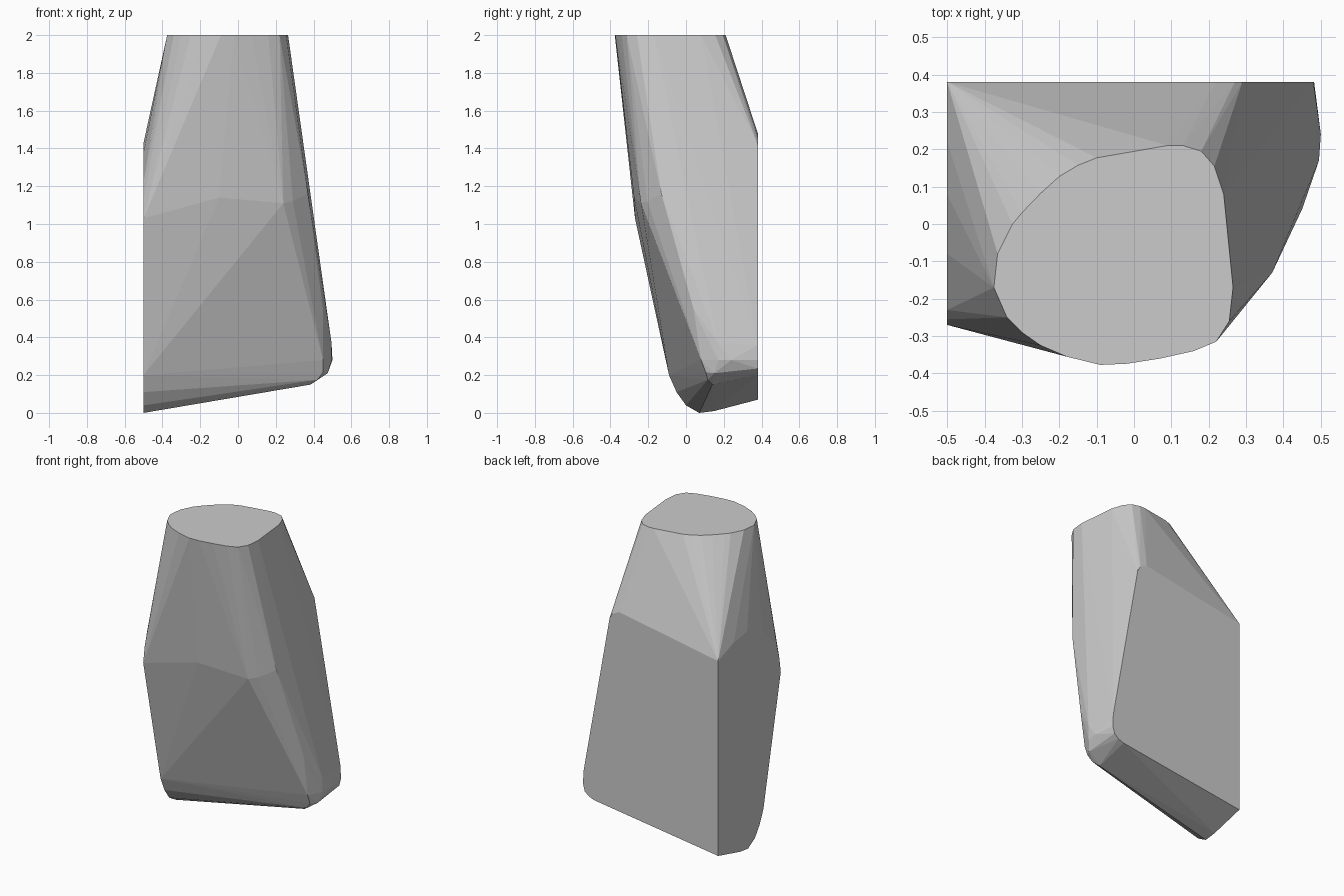
import bpy, bmesh

# Flat cut at the top (z = 2)
top = [(-.375, -.17), (-.34, -.25), (-.3, -.29), (-.25, -.325), (-.18, -.355), (-.09, -.377),
       (-.02, -.374), (.07, -.36), (.16, -.34), (.22, -.315), (.255, -.26), (.265, -.17),
       (.24, .08), (.215, .155), (.18, .195), (.13, .21), (.09, .21), (0, .193),
       (-.1, .177), (-.15, .157), (-.2, .127), (-.25, .082), (-.3, .03), (-.325, 0), (-.365, -.08)]
# Flat left side (x = -0.5), as y, z
left = [(.38, 1.35), (.22, 1.41), (.08, 1.43), (-.08, 1.38), (-.23, 1.22), (-.255, 1.13),
        (-.27, 1.03), (-.09, .2), (-.05, .11), (0, .04), (.07, 0), (.15, .01), (.38, .07)]
# Flat back side (y = 0.38), as x, z
back = [(.16, 1.47), (.22, 1.48), (.27, 1.455), (.29, 1.42), (.48, .36),
        (.482, .28), (.47, .235), (.44, .21), (.4, .195)]
# Rounded front-right edge and lower corner
edge = [(-.1, -.275, 1.14), (.24, -.238, 1.11), (.29, -.205, 1.12), (.37, -.13, 1.16),
        (.45, .04, .55), (.495, .17, .37), (.5, .24, .28), (.495, .17, .28),
        (.475, .15, .21), (.45, .08, .28), (.45, .105, .215), (.42, .115, .175), (.385, .14, .15)]

points = ([(x, y, 2) for x, y in top] + [(-.5, y, z) for y, z in left]
          + [(x, .38, z) for x, z in back] + edge)

# Skin the sections into one solid block
bm = bmesh.new()
for p in points:
    bm.verts.new(p)
bmesh.ops.convex_hull(bm, input=bm.verts)
loose = [v for v in bm.verts if not v.link_faces]
bmesh.ops.delete(bm, geom=loose, context='VERTS')
bmesh.ops.dissolve_limit(bm, angle_limit=.01, verts=bm.verts, edges=bm.edges)
bmesh.ops.recalc_face_normals(bm, faces=bm.faces)
mesh = bpy.data.meshes.new("faceted_block")
bm.to_mesh(mesh)
bm.free()
block = bpy.data.objects.new("faceted_block", mesh)
bpy.context.collection.objects.link(block)
